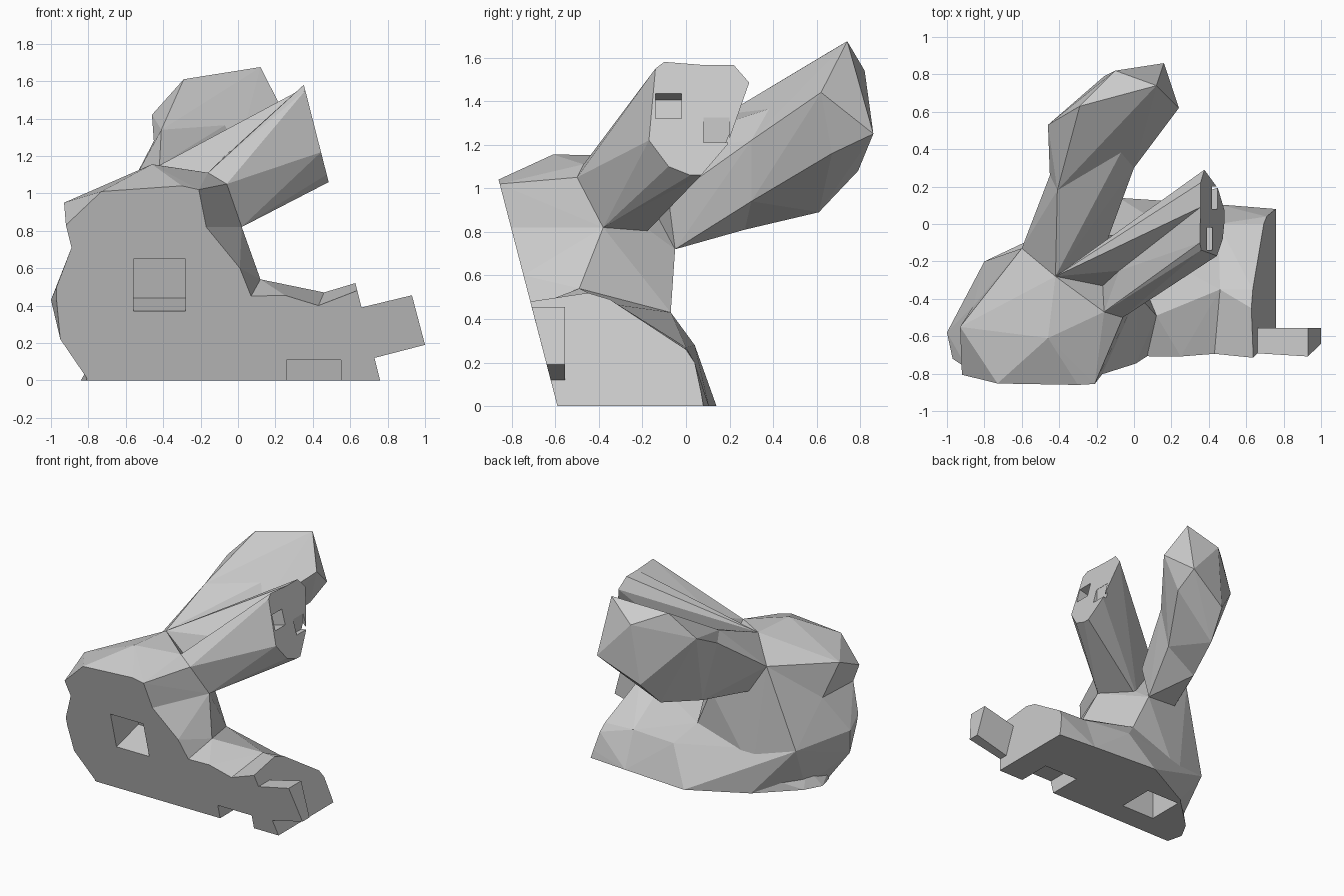
import bpy, bmesh, math

# Remove only the default cube
cube = bpy.data.objects.get("Cube")
if cube:
    bpy.data.objects.remove(cube, do_unlink=True)

# Single grey material
grey = bpy.data.materials.new("light grey")
grey.use_nodes = True
colour = (0.6, 0.6, 0.6, 1)
grey.diffuse_color = colour
grey.node_tree.nodes["Principled BSDF"].inputs["Base Color"].default_value = colour


def front(x, z):
    """Point on the sloping flat front face, in hundredths."""
    return (x, -59 - 0.26 * z, z)


def side(y, z, x_at_floor=76):
    """Point on a sloping flat side cut, in hundredths."""
    return (x_at_floor - 0.255 * z, y, z)


def ear_cut(y, z):
    return side(y, z, x_at_floor=75.5)


def faceted(name, points):
    """Flat-shaded solid spanning its corner points."""
    bm = bmesh.new()
    for p in points:
        bm.verts.new([c / 100 for c in p])
    bmesh.ops.remove_doubles(bm, verts=bm.verts[:], dist=0.0005)
    hull = bmesh.ops.convex_hull(bm, input=bm.verts[:])
    loose = set(hull["geom_interior"]) | set(hull["geom_unused"])
    loose = [v for v in loose if isinstance(v, bmesh.types.BMVert)]
    bmesh.ops.delete(bm, geom=loose, context="VERTS")
    bmesh.ops.dissolve_limit(bm, angle_limit=math.radians(1),
                             verts=bm.verts[:], edges=bm.edges[:])
    bmesh.ops.recalc_face_normals(bm, faces=bm.faces[:])
    mesh = bpy.data.meshes.new(name)
    bm.to_mesh(mesh)
    bm.free()
    mesh.materials.append(grey)
    obj = bpy.data.objects.new(name, mesh)
    bpy.context.collection.objects.link(obj)
    return obj


def cut(cutter_name, points, *targets):
    """Carve a pocket out of each target."""
    cutter = faceted(cutter_name, points)
    cutter.hide_render = True
    cutter.hide_viewport = True
    cutter.display_type = "WIRE"
    for target in targets:
        mod = target.modifiers.new(cutter_name, "BOOLEAN")
        mod.operation = "DIFFERENCE"
        mod.solver = "EXACT"
        mod.object = cutter


def box(xs, ys, zs):
    return [(x, y, z) for x in xs for y in ys for z in zs]


# Corners shared by neighbouring parts
crown_back = (-42, -28, 115)
brow = (-6, -50, 105)
brow_top = (-16, -47, 111)
throat = (2, -38, 82)
nape = (-18, -5, 72)
nape_left = (-48, -14, 77)
cheek_notch = (-86, -44, 70)
ear_root = (-60, -13, 99)
shoulder = (12, -49, 54)
hollow = (-5, -7, 43)
saddle = (46, -35, 47)
floor_back = (-8, 14, 0)
heel = (8, 4, 28)
waist_back = (-50, -10, 15)
waist_left = (-75, -41, 14)

# Upper head
upper_head = faceted("upper_head", [
    front(-89, 71), front(-92, 83), front(-73, 101), front(-30, 104),
    front(-21, 102), front(-17, 82),
    (-93, -55, 95), (-46, -61, 115.5), brow_top,
    crown_back, brow, throat, nape, nape_left, cheek_notch, ear_root])

# Middle of the body, down to the waist
waist = [front(-97, 43), front(7, 43), (-100, -58, 43), (-80, -20, 36),
         waist_back, hollow]
middle_body = faceted("middle_body", waist + [
    front(-89, 71), front(-97, 50), front(7, 45), front(1, 60), front(-17, 82),
    throat, nape, nape_left, ear_root, cheek_notch, shoulder])

# Lower body and the flared edge under it
lower_body = faceted("lower_body", waist + [
    front(-95, 22), front(-80, 7), front(-80, 0), front(7, 0),
    waist_left, (-74, -40, 0), (-50, -8, 0), floor_back, heel])
floor_rim = faceted("floor_rim", [
    front(-81, 0), front(-80, 7), (-84, -47, 0), (-77, -34, 0), (-50, -8, 0),
    waist_back, waist_left, (-60, -50, 0)])

# Base, in two halves meeting at the saddle
base_inner = faceted("base_inner", [
    front(-20, 0), front(7, 45), front(25, 45.5), front(43, 40), front(43, 0),
    (45, 10.5, 0), (45, 0, 27), (22, 12, 0),
    shoulder, hollow, heel, saddle, floor_back])
base_outer = faceted("base_outer", [
    front(43, 0), front(43, 40), (45, 10.5, 0), (45, 0, 27), saddle,
    side(-71.5, 48), side(-45, 52), side(-35, 49), side(0, 26),
    side(4, 20), side(7, 6), side(8, 0), side(-59, 0)])

# Joining peg at the side
peg_profile = [(64, 38.5), (93, 45.5), (100, 19), (71, 11.5)]
faceted("side_peg", [front(x, z) for x, z in peg_profile]
        + [(x, -55.5, z) for x, z in peg_profile])

# Short ear with a flat cut end, in two halves meeting at the inner groove
groove = [(-8, -25, 119), ear_cut(9, 156.5), ear_cut(7, 106), throat,
          (-20, -20, 78)]
short_ear_front = faceted("short_ear_front", groove + [
    ear_cut(-14, 155), ear_cut(-10, 158), ear_cut(2, 106), ear_cut(-8, 110),
    ear_cut(-17, 122), brow_top, brow])
short_ear_back = faceted("short_ear_back", groove + [
    ear_cut(22, 156.5), ear_cut(29, 148.5), ear_cut(19, 120), crown_back])

# Long ear: narrow root, then a blade sweeping backwards
ear_section = [(-6, 40, 137), (-41, 18, 134), (-45, 26, 128),
               (-33, 27, 81), (0, 30, 122), (-7, 30, 94)]
faceted("long_ear_root", ear_section + [
    (-14, -8, 95), crown_back, ear_root, nape, nape_left])
faceted("long_ear_blade", ear_section + [
    (12, 74, 167.5), (24, 62, 144), (16, 86, 125), (-10, 82, 154),
    (-29, 63, 161), (-46, 53, 142), (-21, 61, 89), (-16, 79, 108),
    (15, 67, 116)])

# Square pocket in the front face
pocket = []
for x in (-56, -28):
    for z in (37, 65):
        px, py, pz = front(x, z)
        pocket += [(px, py + t, pz + 0.26 * t) for t in (-10, 27)]
cut("front_pocket", pocket, lower_body, middle_body, upper_head)

# Pocket and slot in the underside
cut("floor_pocket", box((-52, -24), (-41, -13), (-10, 25)),
    lower_body, middle_body, floor_rim)
slot = []
for x in (26, 55):
    for z in (-10, 11):
        px, py, pz = front(x, z)
        slot += [(px, py + t, pz) for t in (-10, 26)]
cut("floor_slot", slot, base_inner, base_outer)

# Small pockets in the ear end
ear_pocket = []
for y in (-14, -2):
    for z in (132, 143.5):
        px, py, pz = ear_cut(y, z)
        ear_pocket += [(px + t, py, pz + 0.255 * t) for t in (-12, 10)]
cut("ear_pocket", ear_pocket, short_ear_front, short_ear_back)
cut("ear_notch", box((41.5, 60), (8, 20), (121, 132.5)),
    short_ear_front, short_ear_back)
